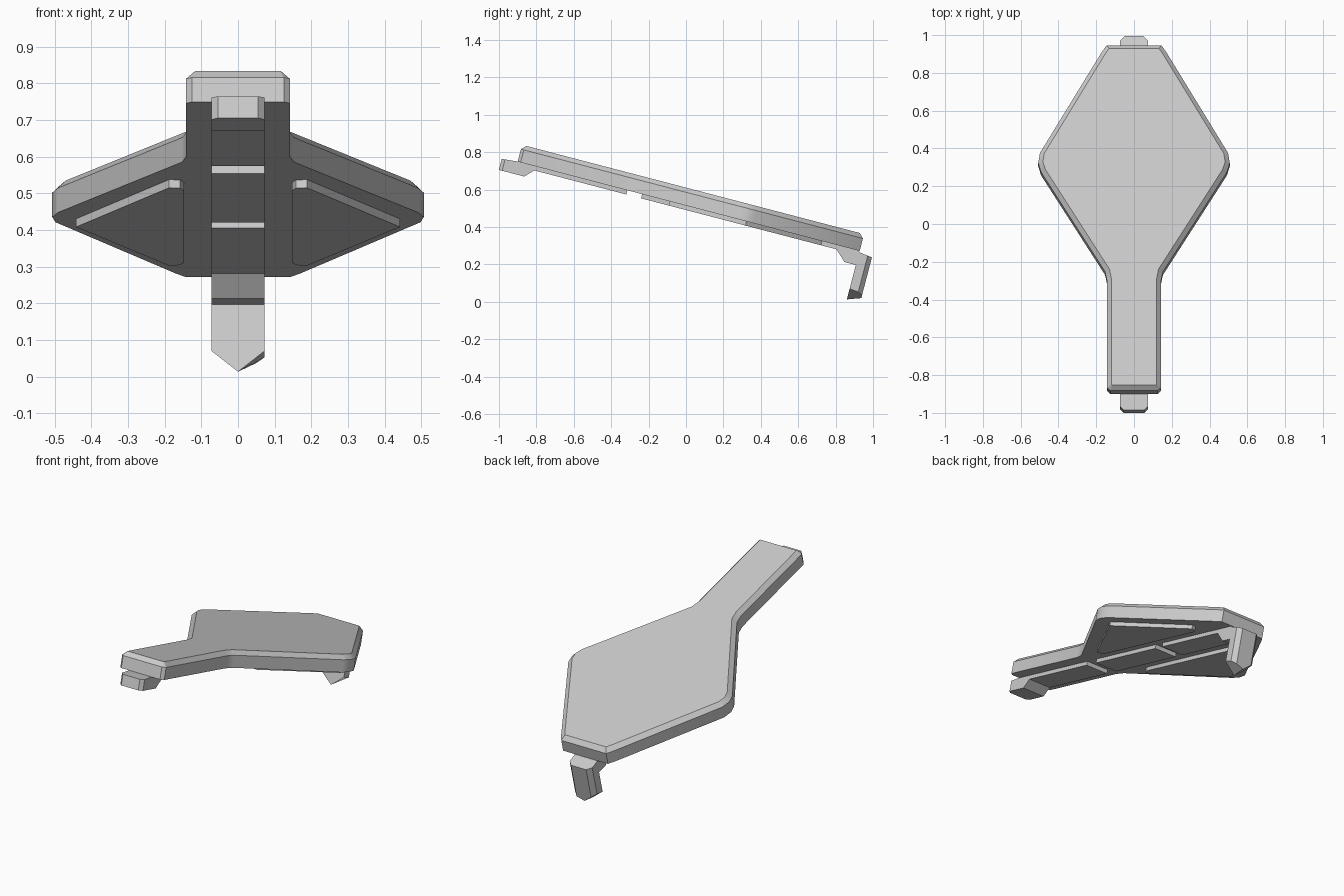
import bpy, bmesh, math
from mathutils import Matrix, Vector

cube = bpy.data.objects.get("Cube")
if cube:
    bpy.data.objects.remove(cube, do_unlink=True)

grey = bpy.data.materials.new("light_grey")
grey.use_nodes = True
COLOUR = (0.6, 0.6, 0.6, 1)
grey.diffuse_color = COLOUR
grey.node_tree.nodes["Principled BSDF"].inputs["Base Color"].default_value = COLOUR

# Everything is modelled flat (top face at n = 0) and then tilted down to the rear
TILT = Matrix.Translation((0, 0, 0.611)) @ Matrix.Rotation(math.radians(-14.63), 4, 'X')
UNDER = -0.093    # underside of the body
RAISED = -0.116   # underside of the raised plates
HALF = 0.073      # half width of the spine


def prism(points, depth):
    """Extrude a closed loop of 3D points along a vector."""
    bm = bmesh.new()
    face = bm.faces.new([bm.verts.new(p) for p in points])
    new = bmesh.ops.extrude_face_region(bm, geom=[face])["geom"]
    verts = [v for v in new if isinstance(v, bmesh.types.BMVert)]
    bmesh.ops.translate(bm, vec=Vector(depth), verts=verts)
    bmesh.ops.recalc_face_normals(bm, faces=bm.faces)
    return bm


def bevel(bm, test, offset):
    edges = [e for e in bm.edges if test(*[v.co for v in e.verts])]
    bmesh.ops.bevel(bm, geom=edges, offset=offset, segments=1, affect='EDGES')


def finish(bm, name):
    bmesh.ops.transform(bm, matrix=TILT, verts=bm.verts)
    bmesh.ops.recalc_face_normals(bm, faces=bm.faces)
    mesh = bpy.data.meshes.new(name)
    bm.to_mesh(mesh)
    bm.free()
    mesh.materials.append(grey)
    ob = bpy.data.objects.new(name, mesh)
    bpy.context.scene.collection.objects.link(ob)
    bpy.ops.object.select_all(action='DESELECT')
    ob.select_set(True)
    bpy.context.view_layer.objects.active = ob
    bpy.ops.object.shade_smooth_by_angle(angle=math.radians(30))


def side_profile(points):
    return prism([(-HALF, u, n) for u, n in points], (2 * HALF, 0, 0))


# Body: diamond with a straight neck, chamfered round the top
half = [(0.125, -0.906), (0.142, -0.89), (0.142, -0.31), (0.153, -0.255), (0.492, 0.29),
        (0.507, 0.34), (0.498, 0.395), (0.172, 0.945), (0.145, 0.984)]
outline = half + [(-x, u) for x, u in reversed(half)]
body = prism([(x, u, UNDER) for x, u in outline], (0, 0, -UNDER))
bevel(body, lambda a, b: a.z > -0.001 and b.z > -0.001, 0.024)
finish(body, "body")

# Raised triangular panels under each wing
panel = [(0.148, -0.035), (0.158, -0.062), (0.188, -0.066), (0.442, 0.358),
         (0.188, 0.777), (0.16, 0.77), (0.148, 0.745)]
for side, name in ((1, "left_panel"), (-1, "right_panel")):
    finish(prism([(side * x, u, RAISED) for x, u in panel], (0, 0, UNDER - RAISED)), name)

# Front tab with its length of spine
tab = side_profile([(-0.992, -0.1), (-0.88, -0.09), (-0.3, -0.09), (-0.3, RAISED),
                    (-0.808, RAISED), (-0.852, -0.161), (-0.992, -0.161)])
bevel(tab, lambda a, b: a.y < -0.99 and b.y < -0.99 and abs(a.x - b.x) < 0.01, 0.018)
finish(tab, "front_tab")

# Middle spine
finish(side_profile([(-0.218, -0.09), (0.31, -0.09), (0.31, RAISED), (-0.218, RAISED)]),
       "middle_spine")

# Rear spine, stepping down to the hook
finish(side_profile([(0.37, -0.09), (0.975, -0.09), (0.99, -0.103), (0.99, -0.171),
                     (0.92, -0.171), (0.862, RAISED), (0.37, RAISED)]), "rear_spine")

# Hook leg: pointed front face, shorter chamfered back
leg = prism([(-HALF, 0.983, -0.1), (HALF, 0.983, -0.1), (HALF, 0.983, -0.302),
             (0, 0.983, -0.361), (-HALF, 0.983, -0.302)], (0, 0.073, 0))
for v in leg.verts:
    if v.co.y > 1:
        if v.co.z > -0.2:
            v.co.z = -0.11
        elif v.co.x > 0.01:
            v.co.z = -0.31
        else:
            v.co.z += 0.026
bevel(leg, lambda a, b: min(a.y, b.y) > 1 and abs(a.x - b.x) < 0.01, 0.024)
finish(leg, "hook_leg")
